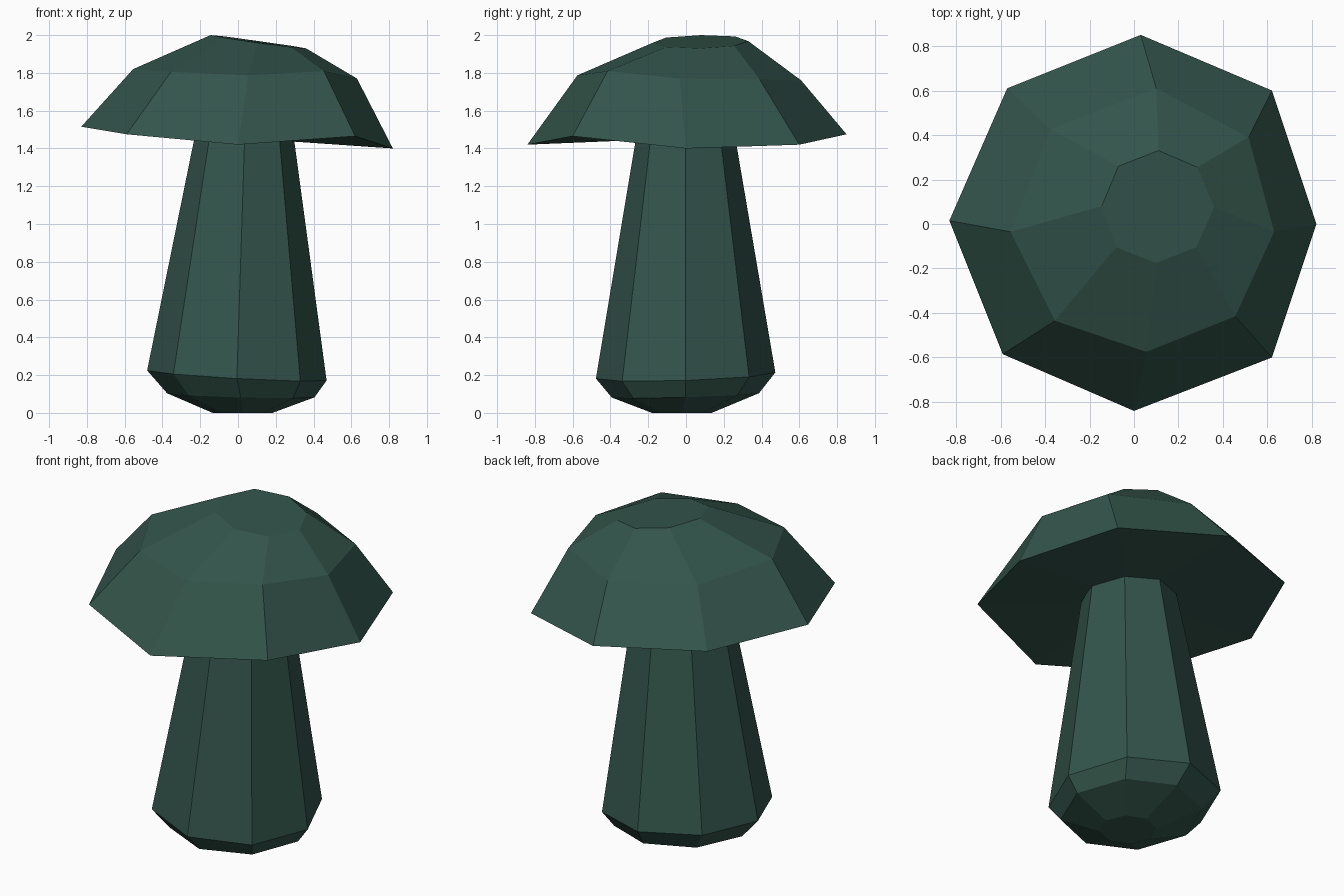
import bpy
import math

if "Cube" in bpy.data.objects:
    bpy.data.objects.remove(bpy.data.objects["Cube"])

green = bpy.data.materials.new("dark_green")
green.diffuse_color = (0.033, 0.09, 0.07, 1.0)
green.use_nodes = True
green.node_tree.nodes["Principled BSDF"].inputs["Base Color"].default_value = green.diffuse_color


def loft(name, rings, under=None):
    """Skin 8-point rings from bottom to top; 'under' is an optional centre point below."""
    n = len(rings[0])
    verts = [p for ring in rings for p in ring]
    faces = []
    for r in range(len(rings) - 1):
        for i in range(n):
            j = (i + 1) % n
            faces.append((r * n + i, r * n + j, (r + 1) * n + j, (r + 1) * n + i))
    top = (len(rings) - 1) * n
    faces.append(tuple(range(top, top + n)))
    if under:
        verts.append(under)
        c = len(verts) - 1
        faces += [((i + 1) % n, i, c) for i in range(n)]
    else:
        faces.append(tuple(reversed(range(n))))
    mesh = bpy.data.meshes.new(name)
    mesh.from_pydata(verts, [], faces)
    mesh.materials.append(green)
    obj = bpy.data.objects.new(name, mesh)
    bpy.context.collection.objects.link(obj)
    return obj


def tilted_ring(cx, cy, radius, z, sx=0.0, sy=0.0):
    """Octagon whose height leans by sx, sy across x and y."""
    pts = []
    for i in range(8):
        a = i * math.pi / 4
        x, y = radius * math.cos(a), radius * math.sin(a)
        pts.append((cx + x, cy + y, z + sx * x + sy * y))
    return pts


# Stem: small flat foot, rounded bulb, long taper into the cap
loft("stem", [
    tilted_ring(0.024, -0.022, 0.158, 0.0),
    tilted_ring(0.015, -0.003, 0.39, 0.093, -0.027, 0.03),
    tilted_ring(-0.006, -0.002, 0.475, 0.198, -0.056, 0.034),
    tilted_ring(0.035, -0.003, 0.262, 1.46, -0.05, 0.03),
])

# Cap: uneven rim, shoulder and leaning crown, counter-clockwise from +x
rim = [(0.82, 0.0, 1.40), (0.62, 0.60, 1.42), (0.03, 0.85, 1.475), (-0.57, 0.61, 1.51),
       (-0.83, 0.015, 1.515), (-0.59, -0.585, 1.475), (0.0, -0.84, 1.42), (0.62, -0.60, 1.465)]
shoulder = [(0.63, -0.035, 1.77), (0.515, 0.39, 1.765), (0.10, 0.61, 1.76), (-0.375, 0.425, 1.79),
            (-0.555, -0.035, 1.82), (-0.355, -0.435, 1.805), (0.055, -0.575, 1.787), (0.455, -0.415, 1.81)]
crown = [(0.36, 0.075, 1.93), (0.285, 0.255, 1.943), (0.11, 0.33, 1.968), (-0.07, 0.26, 1.993),
         (-0.145, 0.08, 2.0), (-0.08, -0.105, 1.987), (0.10, -0.175, 1.96), (0.28, -0.105, 1.937)]
loft("cap", [rim, shoulder, crown], under=(0.02, 0.0, 1.455))
